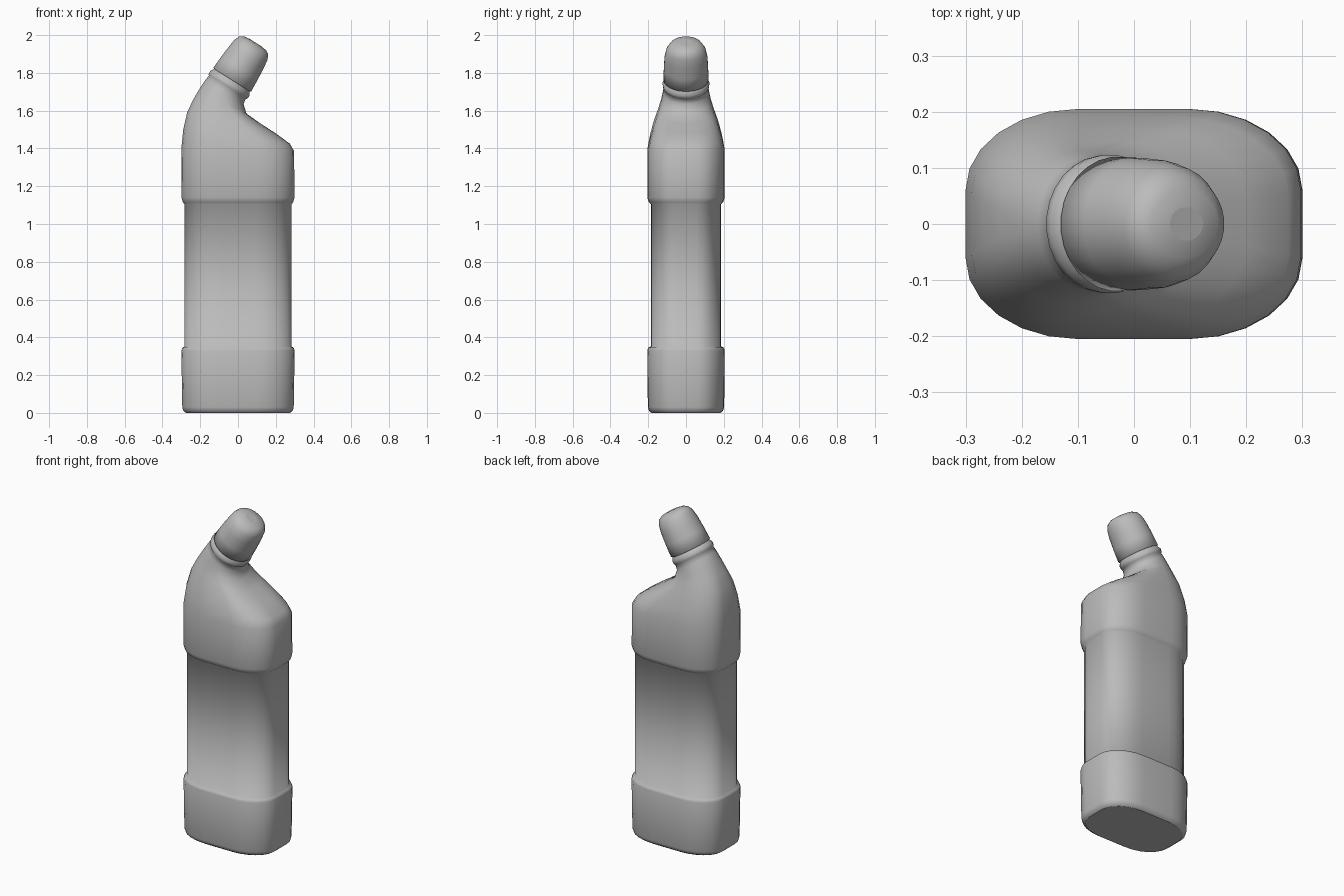
import bpy
import bmesh
from math import sin, cos, pi

cube = bpy.data.objects.get("Cube")
if cube:
    bpy.data.objects.remove(cube, do_unlink=True)

grey = bpy.data.materials.new("grey_plastic")
grey.use_nodes = True
GREY = (0.5, 0.5, 0.5, 1)
grey.diffuse_color = GREY
grey.node_tree.nodes["Principled BSDF"].inputs["Base Color"].default_value = GREY

CORNER = 7  # points on each rounded corner


def outline(roundness):
    """Unit outline, from a rounded rectangle (0) to an ellipse (1)."""
    points = []
    for quadrant in range(4):
        sx = 1 if quadrant in (0, 3) else -1
        sy = 1 if quadrant < 2 else -1
        for k in range(CORNER):
            a = (quadrant + k / (CORNER - 1)) * pi / 2
            e = (quadrant + (k + 0.5) / CORNER) * pi / 2
            rect_x, rect_y = sx * 0.33 + 0.67 * cos(a), sy * 0.3 + 0.7 * sin(a)
            points.append((rect_x + (cos(e) - rect_x) * roundness,
                           rect_y + (sin(e) - rect_y) * roundness))
    return points


def loft(name, sections):
    """Skin sections of (left x, left z, right x, right z, half depth, roundness)."""
    bm = bmesh.new()
    rings = []
    for lx, lz, rx, rz, depth, roundness in sections:
        rings.append([bm.verts.new(((lx + rx) / 2 + u * (rx - lx) / 2, v * depth,
                                    (lz + rz) / 2 + u * (rz - lz) / 2))
                      for u, v in outline(roundness)])
    for low, high in zip(rings, rings[1:]):
        for i in range(len(low)):
            j = (i + 1) % len(low)
            bm.faces.new((low[i], low[j], high[j], high[i]))
    bm.faces.new(rings[0][::-1])
    bm.faces.new(rings[-1])
    bmesh.ops.recalc_face_normals(bm, faces=bm.faces)
    mesh = bpy.data.meshes.new(name)
    bm.to_mesh(mesh)
    bm.free()
    mesh.materials.append(grey)
    for face in mesh.polygons:
        face.use_smooth = len(face.vertices) == 4
    obj = bpy.data.objects.new(name, mesh)
    bpy.context.collection.objects.link(obj)
    return obj


def level(z, half_width, depth):
    return (-half_width, z, half_width, z, depth, 0)


def tilted(along, half_width, depth):
    """Section across the leaning neck, measured along its axis."""
    cx, cz = -0.03 + 0.534 * along, 1.765 + 0.845 * along
    dx, dz = 0.845 * half_width, -0.534 * half_width
    return (cx - dx, cz - dz, cx + dx, cz + dz, depth, 1)


# Bottle: foot, recessed grip, upper body, shoulder and neck
loft("bottle", [
    level(0, 0.275, 0.182),
    level(0.01, 0.289, 0.196),
    level(0.03, 0.295, 0.202),
    level(0.33, 0.3, 0.205),
    level(0.345, 0.295, 0.2),
    level(0.352, 0.283, 0.186),
    level(1.105, 0.283, 0.186),
    level(1.115, 0.292, 0.197),
    level(1.14, 0.299, 0.205),
    (-0.3, 1.4, 0.297, 1.385, 0.205, 0),
    (-0.29, 1.5, 0.275, 1.425, 0.19, 0.1),
    (-0.27, 1.59, 0.2, 1.48, 0.17, 0.3),
    (-0.24, 1.655, 0.115, 1.535, 0.149, 0.55),
    (-0.205, 1.715, 0.045, 1.585, 0.132, 0.8),
    (-0.172, 1.765, 0.03, 1.635, 0.122, 1),
    tilted(-0.05, 0.116, 0.117),
    tilted(-0.044, 0.122, 0.122),
    tilted(-0.025, 0.124, 0.124),
    tilted(-0.013, 0.117, 0.117),
    tilted(0.01, 0.105, 0.105),
])

# Closed cap on the leaning neck
loft("cap", [
    tilted(-0.005, 0.11, 0.11),
    tilted(0, 0.119, 0.12),
    tilted(0.07, 0.115, 0.118),
    tilted(0.14, 0.109, 0.114),
    tilted(0.185, 0.103, 0.104),
    tilted(0.212, 0.092, 0.086),
    tilted(0.226, 0.07, 0.06),
    tilted(0.231, 0.035, 0.03),
])
